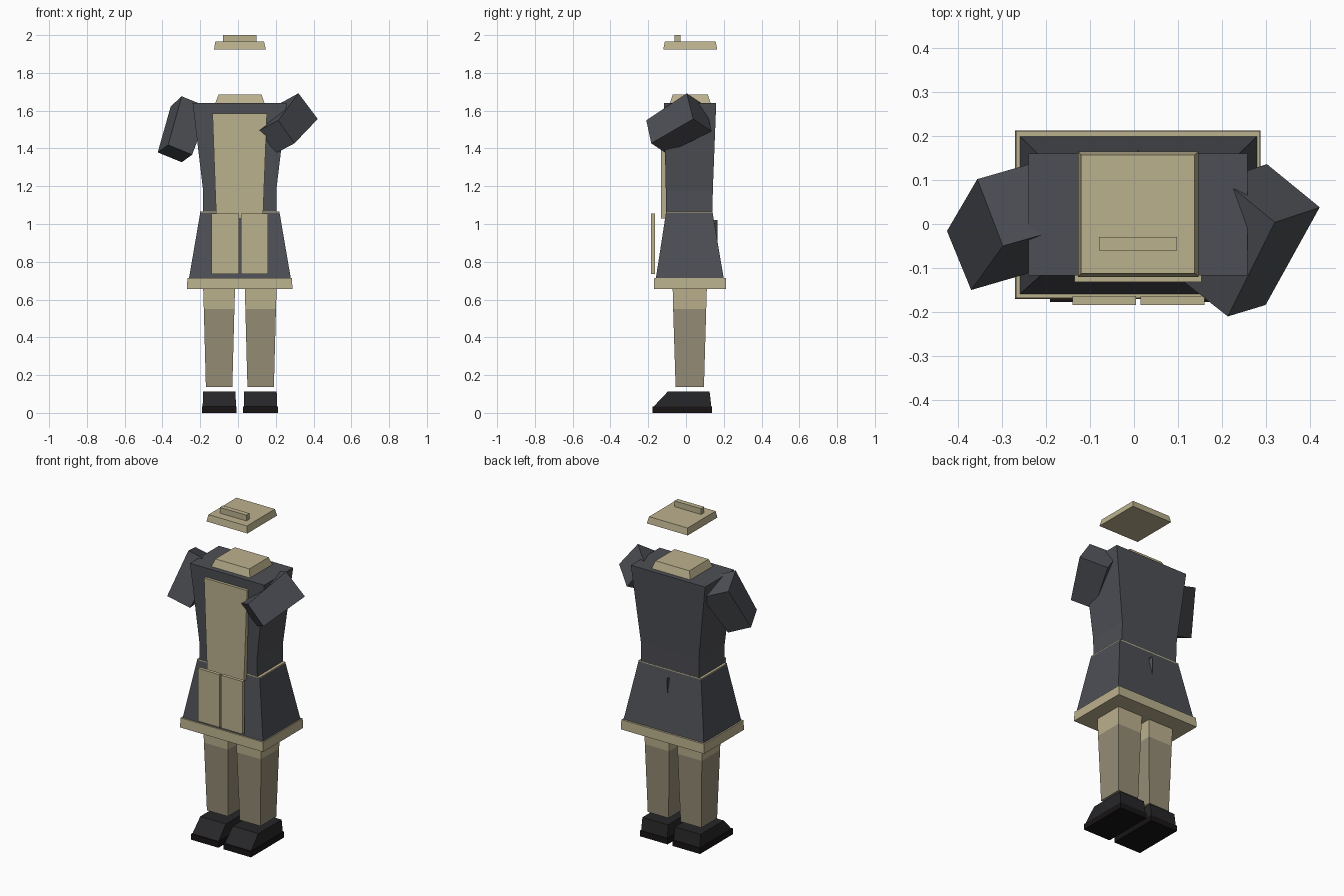
import bpy, bmesh
from mathutils import Vector


def material(name, rgb):
    m = bpy.data.materials.new(name)
    m.diffuse_color = (*rgb, 1)
    return m


TAN = material("tan_cloth", (0.50, 0.44, 0.27))
LEGGING = material("legging_cloth", (0.30, 0.265, 0.18))
GREY = material("dark_grey_cloth", (0.075, 0.078, 0.09))
SHOE = material("shoe_leather", (0.02, 0.02, 0.022))
SOLE = material("sole_rubber", (0.009, 0.007, 0.007))


def loft(name, rings, mat):
    """Closed four-sided solid through a list of corner rings."""
    bm = bmesh.new()
    loops = [[bm.verts.new(p) for p in ring] for ring in rings]
    for a, b in zip(loops, loops[1:]):
        for i in range(4):
            j = (i + 1) % 4
            bm.faces.new((a[i], a[j], b[j], b[i]))
    bm.faces.new(loops[0][::-1])
    bm.faces.new(loops[-1])
    bmesh.ops.recalc_face_normals(bm, faces=bm.faces)
    me = bpy.data.meshes.new(name)
    bm.to_mesh(me)
    bm.free()
    me.materials.append(mat)
    ob = bpy.data.objects.new(name, me)
    bpy.context.collection.objects.link(ob)
    return ob


def stack(name, levels, mat):
    """Levels are (z, x0, x1, y0, y1) rectangles from bottom to top."""
    return loft(name, [[(x0, y0, z), (x1, y0, z), (x1, y1, z), (x0, y1, z)]
                       for z, x0, x1, y0, y1 in levels], mat)


def box(name, x0, x1, y0, y1, z0, z1, mat):
    return stack(name, [(z0, x0, x1, y0, y1), (z1, x0, x1, y0, y1)], mat)


def sleeve(name, shoulder, s1, s2, wrist, w1, w2):
    """Tapered slanted box from a corner and two edges at each end."""
    rings = []
    for c, u, v in ((shoulder, s1, s2), (wrist, w1, w2)):
        c, u, v = Vector(c), Vector(u), Vector(v)
        rings.append([c, c + u, c + u + v, c + v])
    return loft(name, rings, GREY)


# Floating cap and its bar
stack("cap", [(1.925, -0.127, 0.147, -0.12, 0.165),
              (1.965, -0.12, 0.138, -0.112, 0.157)], TAN)
box("cap_bar", -0.08, 0.098, -0.06, -0.03, 1.965, 2.0, TAN)

# Collar, jacket body and front panel
stack("collar", [(1.64, -0.12, 0.14, -0.085, 0.13),
                 (1.685, -0.103, 0.125, -0.07, 0.115)], TAN)
stack("jacket_body", [(1.06, -0.185, 0.203, -0.105, 0.14),
                      (1.18, -0.185, 0.203, -0.107, 0.142),
                      (1.64, -0.24, 0.258, -0.117, 0.16)], GREY)
stack("jacket_front_panel", [(1.03, -0.115, 0.132, -0.132, -0.1),
                             (1.585, -0.135, 0.153, -0.132, -0.1)], TAN)

# Skirt with waist edge, hem and a small back fold
stack("skirt", [(0.71, -0.26, 0.28, -0.16, 0.2),
                (1.06, -0.2, 0.22, -0.106, 0.141)], GREY)
box("waist_edge", -0.2, 0.22, -0.106, 0.141, 1.059, 1.066, TAN)
stack("skirt_hem", [(0.657, -0.27, 0.288, -0.17, 0.213),
                    (0.715, -0.268, 0.286, -0.168, 0.211)], TAN)
loft("back_fold", [[(0.0, 0.12, 1.02), (0.02, 0.12, 1.02), (0.02, 0.15, 1.0), (0.01, 0.168, 1.02)],
                   [(0.008, 0.14, 0.9), (0.012, 0.14, 0.9), (0.012, 0.166, 0.9), (0.008, 0.166, 0.9)]], GREY)

# Pair of hanging front flaps
for side, x0 in (("left", -0.14), ("right", 0.015)):
    box(side + "_front_flap", x0, x0 + 0.145, -0.184, -0.164, 0.735, 1.055, TAN)

# Legs and shoes, mirrored about the body centreline
CX = 0.01
for side, s in (("left", -1), ("right", 1)):
    c = CX + s * 0.11
    stack(side + "_upper_leg", [(0.55, c - 0.081, c + 0.081, -0.068, 0.107),
                                (0.68, c - 0.085, c + 0.085, -0.071, 0.111)], TAN)
    stack(side + "_legging", [(0.137, c - 0.07, c + 0.07, -0.055, 0.095),
                              (0.55, c - 0.081, c + 0.081, -0.068, 0.107)], LEGGING)
    c = CX + s * 0.109
    box(side + "_shoe_sole", c - 0.092, c + 0.092, -0.177, 0.138, 0.0, 0.035, SOLE)
    stack(side + "_shoe", [(0.035, c - 0.088, c + 0.088, -0.17, 0.134),
                           (0.112, c - 0.086, c + 0.086, -0.097, 0.125)], SHOE)

# Posed sleeves
sleeve("left_sleeve", (-0.356, 0.102, 1.623), (0.058, -0.152, 0.053), (0.15, 0.043, -0.061),
       (-0.425, -0.016, 1.379), (0.055, -0.134, 0.04), (0.127, 0.037, -0.052))
sleeve("right_sleeve", (0.32, 0.004, 1.692), (0.102, 0.034, -0.136), (-0.12, 0.098, -0.066),
       (0.213, -0.21, 1.549), (0.086, 0.026, -0.122), (-0.1, 0.079, -0.053))
